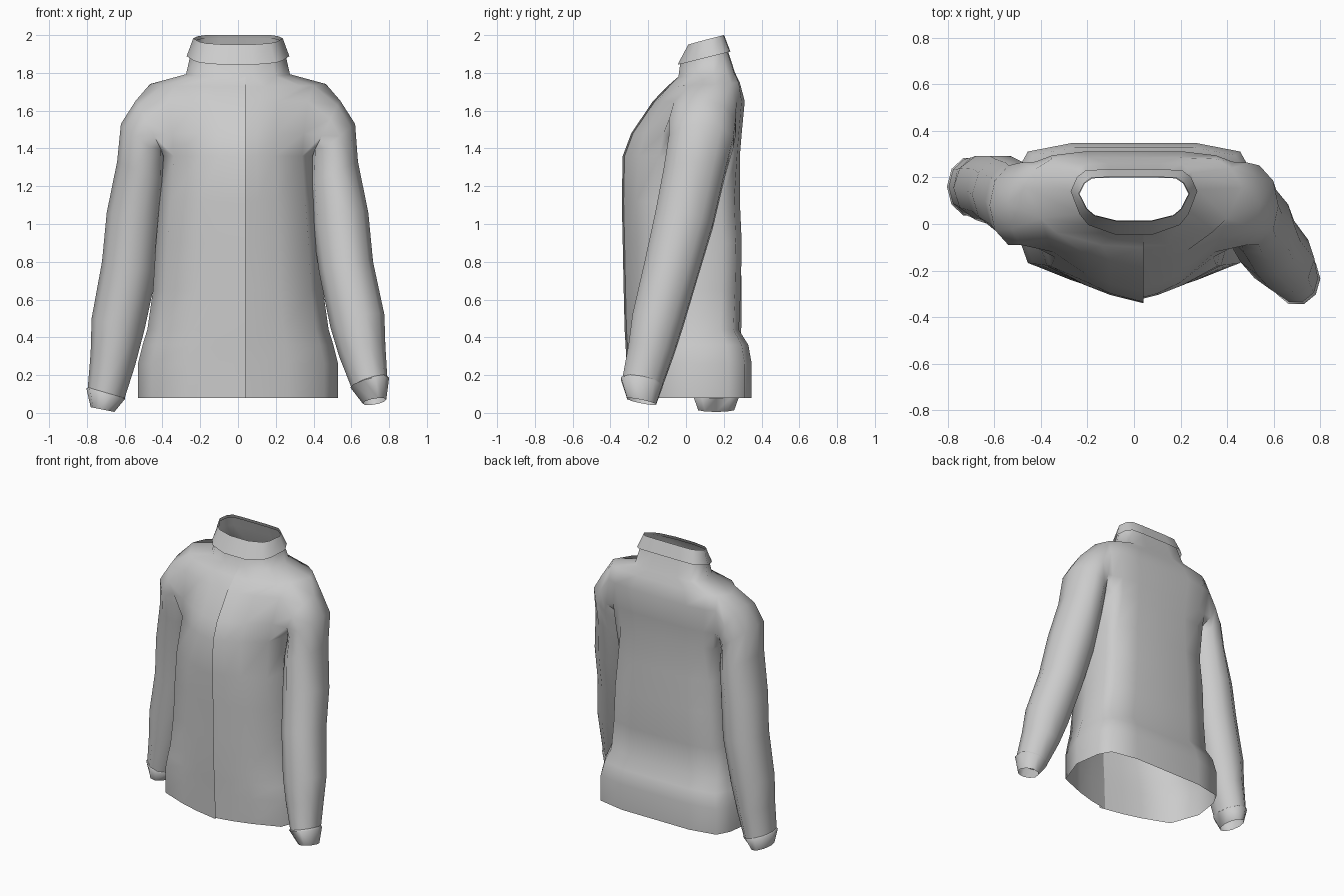
import bpy, bmesh, math
from mathutils import Vector

cube = bpy.data.objects.get("Cube")
if cube:
    bpy.data.objects.remove(cube)

fabric = bpy.data.materials.new("grey_fabric")
fabric.use_nodes = True
GREY = (0.6, 0.6, 0.6, 1)
fabric.diffuse_color = GREY
fabric.node_tree.nodes["Principled BSDF"].inputs["Base Color"].default_value = GREY

# Half cross-sections, front centre to back centre, as fractions of width and depth
BODY = [(0, -1), (.25, -.93), (.5, -.82), (.86, -.6), (1, 0), (.95, .6), (.86, .88), (.5, 1), (0, 1)]
CHEST = [(0, -1), (.25, -.93), (.5, -.8), (.86, -.5), (1, 0), (.98, .84), (.82, .94), (.5, 1), (0, 1)]
NECK = [(0, -1), (.3, -1), (.72, -.72), (.86, -.4), (1, .3), (.9, .75), (.76, .97), (.4, 1), (0, 1)]


def section(half, width, front, back, z, tilt=0, mid=0.04):
    """Full ring of points going front, left, back, right."""
    loop = half + [(-u, v) for u, v in half[-2:0:-1]]
    return [Vector((u * width, mid + v * (back - mid if v > 0 else mid - front), z + tilt * v))
            for u, v in loop]


def add_ring(bm, points):
    return [bm.verts.new(p) for p in points]


def skin(bm, a, b, closed=True):
    n = len(a)
    for i in range(n if closed else n - 1):
        j = (i + 1) % n
        bm.faces.new((a[i], a[j], b[j], b[i]))


def finish(bm, name):
    bmesh.ops.recalc_face_normals(bm, faces=bm.faces)
    mesh = bpy.data.meshes.new(name)
    bm.to_mesh(mesh)
    bm.free()
    mesh.materials.append(fabric)
    obj = bpy.data.objects.new(name, mesh)
    bpy.context.collection.objects.link(obj)
    bpy.ops.object.select_all(action='DESELECT')
    obj.select_set(True)
    bpy.context.view_layer.objects.active = obj
    bpy.ops.object.shade_smooth_by_angle(angle=math.radians(75))


def sleeve_ring(side, xo, zo, xi, zi, y, depth, tilt=0):
    """Ten-sided ring between an outer and an inner point."""
    pts = []
    for k in range(10):
        a = math.tau * k / 10
        c, s = math.cos(a), math.sin(a)
        pts.append(Vector((side * ((xo + xi) / 2 + c * (xo - xi) / 2), y + s * depth,
                           (zo + zi) / 2 + c * (zo - zi) / 2 - s * depth * tilt)))
    return pts


# Body rows from hem to neck: half width, front y, back y, height
hem_rows = [(.53, -.3, .348, .08), (.53, -.305, .348, .26), (.505, -.31, .33, .36),
            (.48, -.315, .28, .44), (.45, -.32, .29, .65), (.435, -.325, .295, .9),
            (.415, -.33, .285, 1.12)]
chest_rows = [(.395, -.325, .285, 1.36), (.405, -.28, .295, 1.48), (.43, -.165, .311, 1.65)]
neck_rows = [(.465, -.09, .285, 1.738, .01), (.275, -.04, .26, 1.79, .01),
             (.252, -.03, .222, 1.885, .03), (.234, .014, .199, 1.96, .025)]
rings = [section(BODY, *row) for row in hem_rows]
rings += [section(CHEST, *row) for row in chest_rows]
rings += [section(NECK, *row, mid=.1) for row in neck_rows]

bm = bmesh.new()
rows = []
for pts in rings:
    # The right front panel laps over the left one, up to the neck
    lap = -.01 if len(rows) < 11 else 0
    rows.append(add_ring(bm, pts + [pts[0] + Vector((.04, lap, 0))]))
for a, b in zip(rows, rows[1:]):
    skin(bm, a, b, closed=False)

# Armholes and sleeves: outer x, z, inner x, z, centre y, half depth
shoulder = [(.54, 1.655, .395, 1.37, .087, .185), (.62, 1.53, .385, 1.34, .08, .18)]
left_arm = shoulder + [(.635, 1.33, .38, 1.22, .045, .172), (.69, 1.06, .395, .98, -.01, .16),
                       (.715, .8, .43, .74, -.075, .15), (.775, .52, .49, .45, -.15, .14),
                       (.78, .36, .535, .3, -.185, .125), (.79, .195, .6, .135, -.23, .11)]
right_arm = shoulder + [(.64, 1.33, .385, 1.22, .1, .172), (.695, 1.06, .405, 1, .125, .162),
                        (.72, .8, .43, .74, .145, .155), (.775, .5, .495, .44, .155, .145),
                        (.78, .32, .545, .25, .157, .135), (.795, .135, .6, .078, .16, .125)]
LOW, HIGH = 7, 10
for side, arm, mid_col, tilt in ((1, left_arm, 4, .2), (-1, right_arm, 12, 0)):
    front, back = mid_col - side, mid_col + side
    hole = ([rows[HIGH][mid_col], rows[HIGH][back]]
            + [rows[r][back] for r in range(HIGH - 1, LOW - 1, -1)]
            + [rows[LOW][mid_col]]
            + [rows[r][front] for r in range(LOW, HIGH + 1)])
    bmesh.ops.delete(bm, geom=[rows[r][mid_col] for r in range(LOW + 1, HIGH)], context='VERTS')
    previous = hole
    for i, row in enumerate(arm):
        ring = add_ring(bm, sleeve_ring(side, *row, tilt if i > 2 else 0))
        skin(bm, previous, ring)
        previous = ring
finish(bm, "jacket_body_and_sleeves")

# Stand-up collar
bm = bmesh.new()
lower = add_ring(bm, section(NECK, .272, -.045, .235, 1.878, .035, .1))
upper = add_ring(bm, section(NECK, .237, .012, .202, 1.975, .025, .1))
skin(bm, lower, upper)
finish(bm, "collar")

# Cuffs: a narrow lip from the sleeve end, then a taper to an open end
cuffs = {"left_cuff": (1, .2, [left_arm[-1], (.8, .185, .594, .135, -.235, .115),
                               (.785, .07, .66, .05, -.235, .08)]),
         "right_cuff": (-1, 0, [right_arm[-1], (.803, .13, .597, .075, .16, .13),
                                (.78, .03, .655, .005, .16, .1)])}
for name, (side, tilt, ends) in cuffs.items():
    bm = bmesh.new()
    loops = [add_ring(bm, sleeve_ring(side, *end, tilt)) for end in ends]
    for a, b in zip(loops, loops[1:]):
        skin(bm, a, b)
    finish(bm, name)
